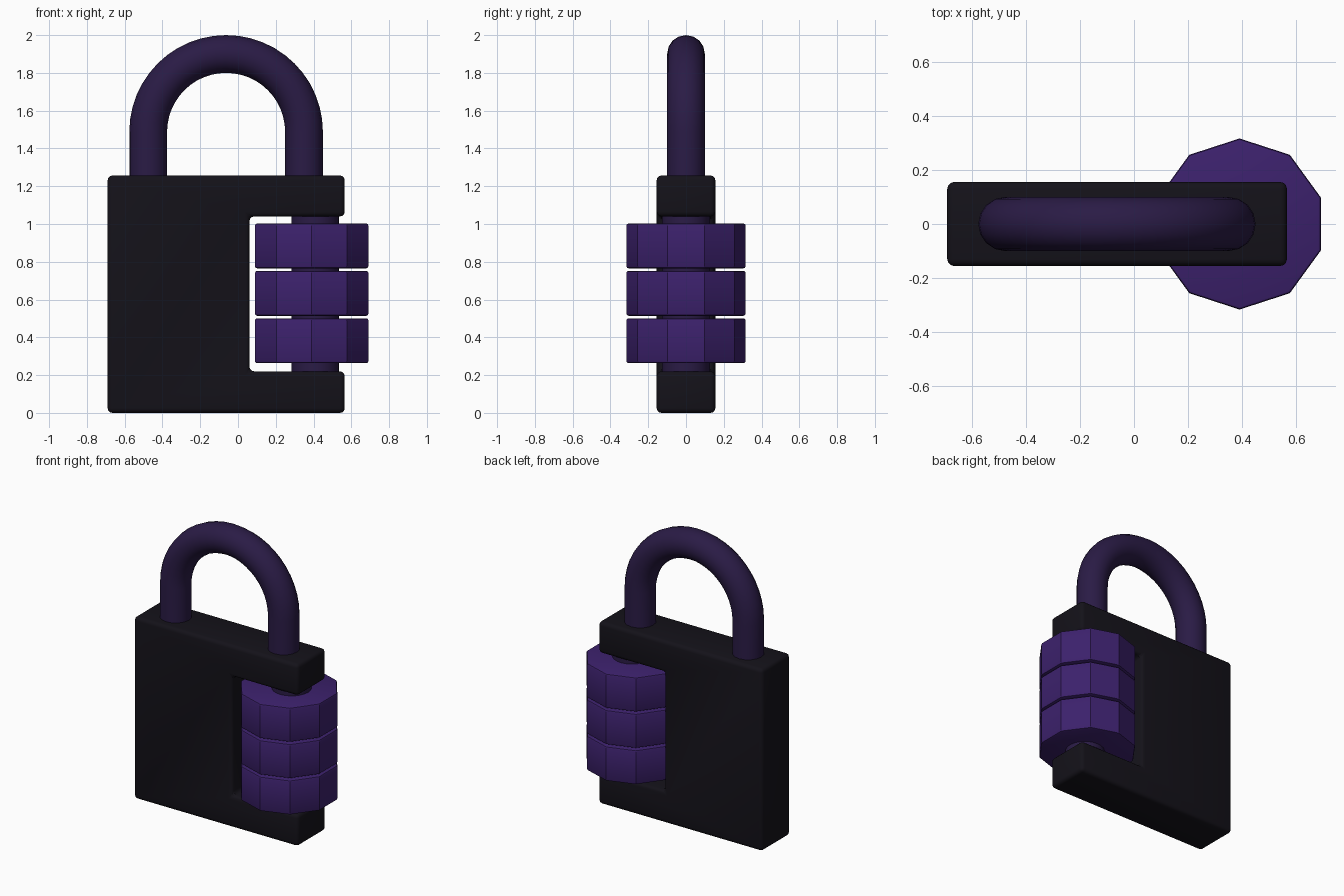
import bpy, bmesh, math

if "Cube" in bpy.data.objects:
    bpy.data.objects.remove(bpy.data.objects["Cube"])


def material(name, rgb):
    m = bpy.data.materials.new(name)
    m.diffuse_color = (*rgb, 1)
    m.use_nodes = True
    m.node_tree.nodes["Principled BSDF"].inputs["Base Color"].default_value = m.diffuse_color
    return m


def finish(ob, mat, bevel=0.0, segments=1):
    ob.data.materials.append(mat)
    bpy.ops.object.select_all(action='DESELECT')
    bpy.context.view_layer.objects.active = ob
    ob.select_set(True)
    if bevel:
        mod = ob.modifiers.new("edge_bevel", 'BEVEL')
        mod.width, mod.segments = bevel, segments
        mod.limit_method, mod.angle_limit = 'ANGLE', math.radians(40)
        bpy.ops.object.modifier_apply(modifier=mod.name)
    bpy.ops.object.shade_smooth_by_angle(angle=math.radians(32))


def mesh_object(name, bm):
    bmesh.ops.recalc_face_normals(bm, faces=bm.faces)
    me = bpy.data.meshes.new(name)
    bm.to_mesh(me)
    bm.free()
    ob = bpy.data.objects.new(name, me)
    bpy.context.collection.objects.link(ob)
    return ob


def cylinder(name, x, z0, z1, radius, sides):
    bpy.ops.mesh.primitive_cylinder_add(vertices=sides, radius=radius, depth=z1 - z0,
                                        location=(x, 0, (z0 + z1) / 2))
    ob = bpy.context.object
    ob.name = name
    return ob


black = material("black", (0.007, 0.006, 0.010))
dark_purple = material("dark_purple", (0.023, 0.011, 0.060))
purple = material("purple", (0.045, 0.015, 0.150))

# C-shaped lock body, extruded from its front profile
profile = [(-0.69, 0), (0.565, 0), (0.565, 0.22), (0.06, 0.22),
           (0.06, 1.04), (0.565, 1.04), (0.565, 1.257), (-0.69, 1.257)]
bm = bmesh.new()
face = bm.faces.new([bm.verts.new((x, -0.155, z)) for x, z in profile])
ext = bmesh.ops.extrude_face_region(bm, geom=[face])
bmesh.ops.translate(bm, vec=(0, 0.31, 0),
                    verts=[g for g in ext["geom"] if isinstance(g, bmesh.types.BMVert)])
finish(mesh_object("lock_body", bm), black, 0.025, 3)

# Shackle: tube rings swept up, around the arch and down
cx, cz, arch_r, tube_r, sides = -0.063, 1.4875, 0.4125, 0.1, 16
path = [(math.pi, 1.2)] + [(math.pi * (1 - i / 24), cz) for i in range(25)] + [(0, 1.2)]
bm = bmesh.new()
rings = []
for a, z in path:
    ring = []
    for k in range(sides):
        t = 2 * math.pi * k / sides
        r = arch_r + tube_r * math.cos(t)
        ring.append(bm.verts.new((cx + r * math.cos(a), tube_r * math.sin(t),
                                  z + r * math.sin(a))))
    rings.append(ring)
for r0, r1 in zip(rings, rings[1:]):
    for k in range(sides):
        n = (k + 1) % sides
        bm.faces.new((r0[k], r0[n], r1[n], r1[k]))
bm.faces.new(rings[0])
bm.faces.new(rings[-1])
finish(mesh_object("shackle", bm), dark_purple)

# Axle carrying the dials
finish(cylinder("dial_axle", 0.41, 0.2, 1.06, 0.126, 24), dark_purple)

# Three ten-sided number dials
for i in range(3):
    z = 0.263 + i * 0.251
    dial = cylinder(f"dial_{i + 1}", 0.39, z, z + 0.238, 0.316, 10)
    finish(dial, purple, 0.012, 2)
